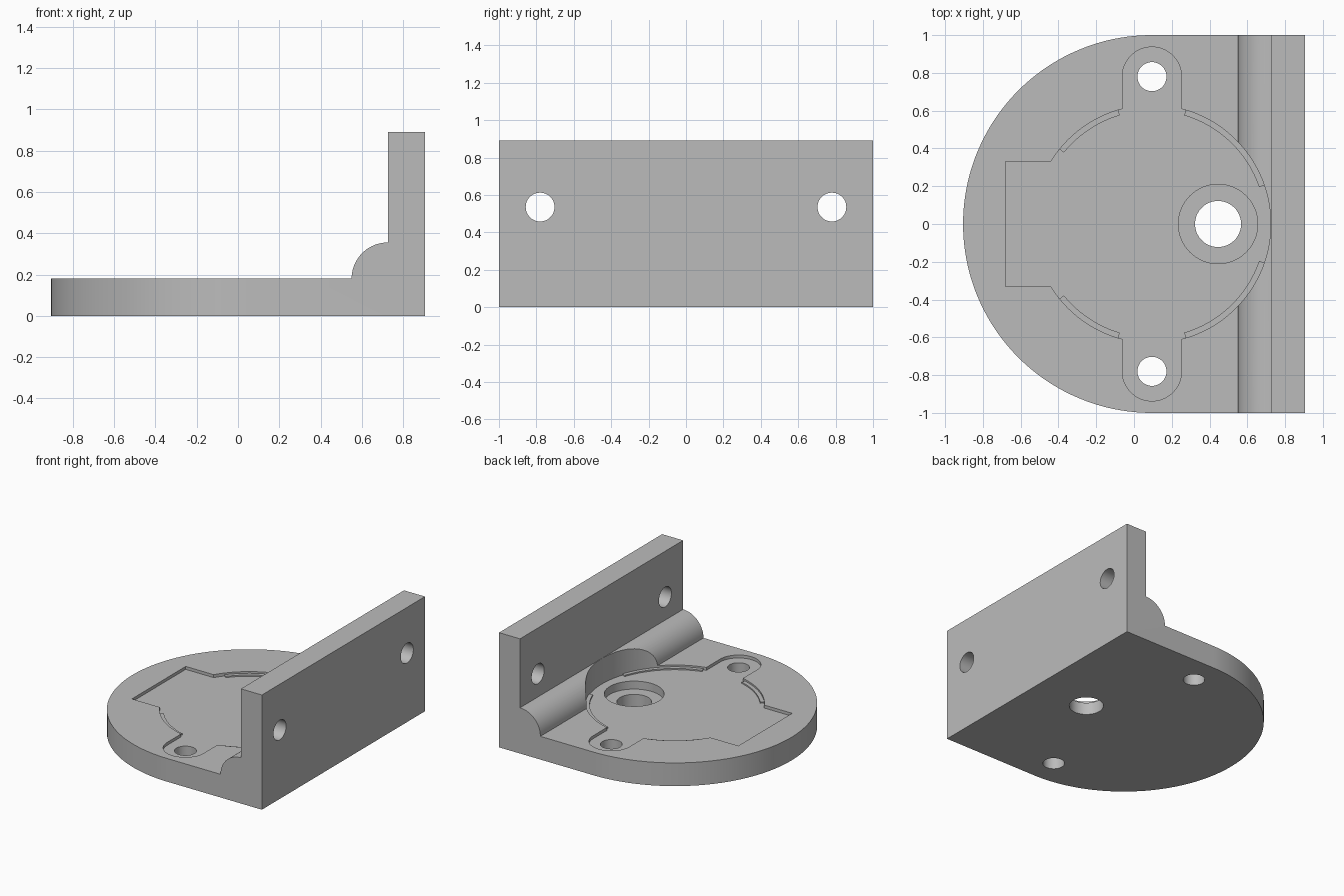
import bpy, bmesh
from math import sin, cos, pi, radians
from mathutils import Vector

default = bpy.data.objects.get("Cube")
if default:
    bpy.data.objects.remove(default, do_unlink=True)

CX, TOP, FLOOR, WALL, END = 0.095, 0.18, 0.157, 0.725, 0.905
HOLE_Y, HOLE_R, POCKET_R = 0.78, 0.077, 0.629

grey = bpy.data.materials.new("plain grey")
grey.use_nodes = True
colour = (0.5, 0.5, 0.5, 1)
grey.diffuse_color = colour
grey.node_tree.nodes["Principled BSDF"].inputs["Base Color"].default_value = colour


def arc(x, y, r, a, b, n):
    """Points on an arc from a to b degrees."""
    return [(x + r * cos(radians(a + (b - a) * i / n)),
             y + r * sin(radians(a + (b - a) * i / n))) for i in range(n + 1)]


def circle(x, y, r, n=64):
    return arc(x, y, r, 0, 360, n)[:-1]


def prism(name, outline, lo, hi, axis="z"):
    """Extrude a closed outline along an axis."""
    place = {"x": lambda u, v, w: (w, u, v),
             "y": lambda u, v, w: (u, w, v),
             "z": lambda u, v, w: (u, v, w)}[axis]
    bm = bmesh.new()
    face = bm.faces.new([bm.verts.new(place(u, v, lo)) for u, v in outline])
    side = bmesh.ops.extrude_face_region(bm, geom=[face])["geom"]
    shift = Vector(place(0, 0, hi - lo))
    bmesh.ops.translate(bm, vec=shift,
                        verts=[g for g in side if isinstance(g, bmesh.types.BMVert)])
    bmesh.ops.recalc_face_normals(bm, faces=bm.faces)
    mesh = bpy.data.meshes.new(name)
    bm.to_mesh(mesh)
    bm.free()
    mesh.materials.append(grey)
    obj = bpy.data.objects.new(name, mesh)
    bpy.context.collection.objects.link(obj)
    return obj


def select(obj):
    bpy.ops.object.select_all(action="DESELECT")
    obj.select_set(True)
    bpy.context.view_layer.objects.active = obj


def boolean(body, cutter, operation="DIFFERENCE"):
    cutter.hide_render = True
    mod = body.modifiers.new("cut", "BOOLEAN")
    mod.operation, mod.solver, mod.object = operation, "EXACT", cutter
    select(body)
    bpy.ops.object.modifier_apply(modifier=mod.name)
    bpy.data.objects.remove(cutter, do_unlink=True)


# Plate, rounded bead and upright wall share one side profile
bead = arc(WALL, TOP, 0.175, 180, 90, 24)
profile = [(-1, 0), (END, 0), (END, 0.89), (WALL, 0.89)] + bead[::-1] + [(-1, TOP)]
bracket = prism("bracket_body", profile, -1.1, 1.1, "y")

# Rounded plan shape
plan = arc(CX, 0, 1, 90, 270, 96) + [(1.1, -1), (1.1, 1)]
boolean(bracket, prism("plan_shape", plan, -0.2, 1.2), "INTERSECT")

# Shallow pocket: disc, side bay and two rounded ears
boolean(bracket, prism("pocket_disc", circle(CX, 0, POCKET_R, 128), FLOOR, 1.2))
bay = [(-0.68, -0.33), (0, -0.33), (0, 0.33), (-0.68, 0.33)]
boolean(bracket, prism("pocket_bay", bay, FLOOR, 1.2))
for s in (1, -1):
    ear = [(CX + 0.157, 0), *arc(CX, s * HOLE_Y, 0.157, 0, s * 180, 24), (CX - 0.157, 0)]
    boolean(bracket, prism("pocket_ear", ear, FLOOR, 1.2))

# Screw holes in the plate and wall
for s in (1, -1):
    boolean(bracket, prism("plate_hole", circle(CX, s * HOLE_Y, HOLE_R, 48), -0.2, 0.5))
    boolean(bracket, prism("wall_hole", circle(s * HOLE_Y, 0.535, HOLE_R, 48), 0.6, 1.1, "x"))

# Counterbored shaft hole
boolean(bracket, prism("counterbore", circle(0.445, 0, 0.21), 0.095, 0.5))
boolean(bracket, prism("shaft_hole", circle(0.445, 0, 0.122), -0.2, 0.5))

# Thin lips around the pocket edge
lips = []
for s, side in ((1, "back"), (-1, "front")):
    for a, b, end in ((19, 73.5, "wall"), (106.5, 141, "bay")):
        ring = arc(CX, 0, 0.6, s * a, s * b, 24) + arc(CX, 0, POCKET_R + 0.004, s * b, s * a, 24)
        lips.append(prism(f"{side}_{end}_lip", ring, FLOOR - 0.01, FLOOR + 0.01))

for obj in [bracket] + lips:
    select(obj)
    bpy.ops.object.shade_smooth_by_angle(angle=radians(30))
